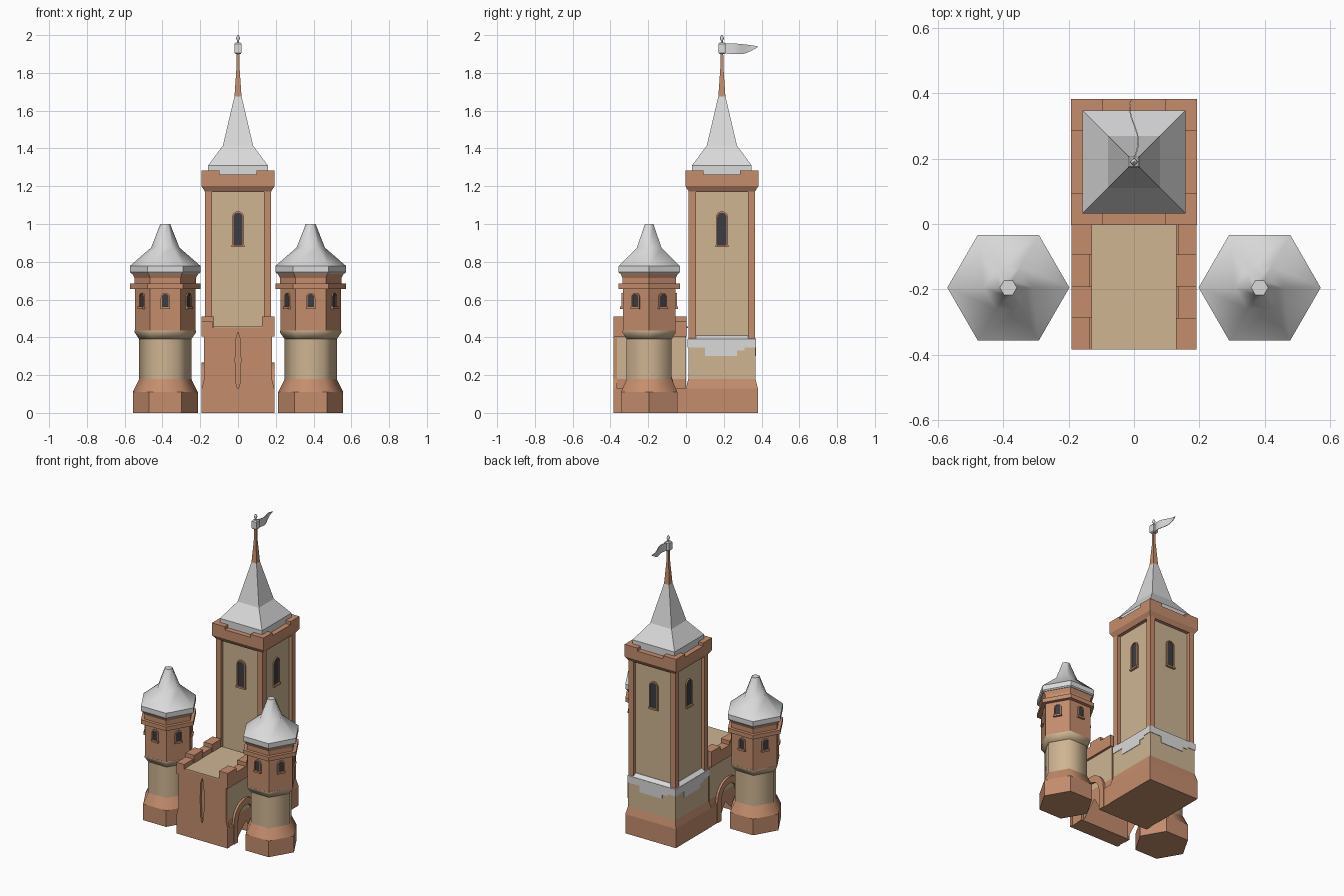
import bpy, bmesh, math
from mathutils import Matrix, Vector

if "Cube" in bpy.data.objects:
    bpy.data.objects.remove(bpy.data.objects["Cube"])


def material(name, rgb):
    m = bpy.data.materials.new(name)
    m.use_nodes = True
    m.diffuse_color = (*rgb, 1)
    m.node_tree.nodes["Principled BSDF"].inputs["Base Color"].default_value = (*rgb, 1)
    return m


BRICK = material("warm brick", (.56, .27, .155))
TAN = material("tan plaster", (.62, .46, .29))
GREY = material("pale grey", (.70, .70, .71))
DARK = material("dark glass", (.047, .047, .055))


def finish(name, bm, mats, matrix=None, smooth=0):
    bmesh.ops.recalc_face_normals(bm, faces=bm.faces)
    if matrix:
        bm.transform(matrix)
    me = bpy.data.meshes.new(name)
    bm.to_mesh(me)
    bm.free()
    for m in mats:
        me.materials.append(m)
    if smooth:
        me.shade_smooth()
        me.set_sharp_from_angle(angle=math.radians(smooth))
    ob = bpy.data.objects.new(name, me)
    bpy.context.collection.objects.link(ob)
    return ob


def extrude(pts, axis, a, b):
    """Solid made from a 2D outline pushed along x or y."""
    bm = bmesh.new()
    put = (lambda p, q, t: (t, p, q)) if axis == 'x' else (lambda p, q, t: (p, t, q))
    ends = [[bm.verts.new(put(p, q, t)) for p, q in pts] for t in (a, b)]
    for ring in ends:
        bm.faces.new(ring)
    n = len(pts)
    for i in range(n):
        j = (i + 1) % n
        bm.faces.new((ends[0][i], ends[0][j], ends[1][j], ends[1][i]))
    return bm


def prism(name, pts, axis, a, b, mat, matrix=None):
    return finish(name, extrude(pts, axis, a, b), [mat], matrix)


def box(name, x, y, z, mat, matrix=None):
    pts = [(x[0], z[0]), (x[1], z[0]), (x[1], z[1]), (x[0], z[1])]
    return prism(name, pts, 'y', y[0], y[1], mat, matrix)


def turned(name, sides, profile, centre, mat, smooth=0):
    """Capped solid with the given number of sides; square ones take half widths."""
    bm = bmesh.new()
    turn, k = (math.pi / 4, math.sqrt(2)) if sides == 4 else (0, 1)
    rings = []
    for r, z in profile:
        angles = [turn + math.tau * i / sides for i in range(sides)]
        rings.append([bm.verts.new((r * k * math.cos(t), r * k * math.sin(t), z)) for t in angles])
    for lo, hi in zip(rings, rings[1:]):
        for i in range(sides):
            j = (i + 1) % sides
            bm.faces.new((lo[i], lo[j], hi[j], hi[i]))
    bm.faces.new(rings[0])
    bm.faces.new(rings[-1])
    return finish(name, bm, [mat], Matrix.Translation((*centre, 0)), smooth)


def arch(c, r, foot, spring, steps=8):
    """Outline points going up one side of an arch and down the other."""
    pts = [(c - r, foot)]
    for i in range(steps + 1):
        t = math.pi * (1 - i / steps)
        pts.append((c + r * math.cos(t), spring + r * math.sin(t)))
    return pts + [(c + r, foot)]


def window(name, centre, angle, dist, half, z0, z1, rim):
    m = Matrix.Translation((*centre, 0)) @ Matrix.Rotation(angle, 4, 'Z')
    spring = z1 - half
    inner = arch(0, half, z0, spring)
    outer = arch(0, half + rim, z0, spring)
    prism(name + "_pane", inner, 'y', -dist - .003, -dist + .005, DARK, m)
    prism(name + "_frame", outer + inner[::-1], 'y', -dist - .008, -dist + .005, BRICK, m)
    w = half + rim * 1.3
    box(name + "_sill", (-w, w), (-dist - .014, -dist + .005), (z0 - .012, z0), BRICK, m)


# Main tower: footing, lower block, recessed panels and corner piers
KEEP = (0, .19)
turned("keep_footing", 4, [(.19, 0), (.19, .13), (.178, .18)], KEEP, BRICK)
turned("keep_lower_block", 4, [(.178, .18), (.178, .388)], KEEP, TAN)
turned("keep_ledge", 4, [(.18, .385), (.18, .392), (.155, .41)], KEEP, GREY)
turned("keep_panels", 4, [(.152, .39), (.152, 1.18)], KEEP, TAN)
for sx in (-1, 1):
    for sy in (-1, 1):
        def span(s, c, a, b):
            return sorted((c + s * a, c + s * b))
        box("keep_pier", span(sx, 0, .138, .176), span(sy, .19, .138, .176), (.39, 1.18), BRICK)
        box("keep_merlon", span(sx, 0, .097, .193), span(sy, .19, .097, .193), (1.25, 1.283), BRICK)
turned("keep_parapet", 4, [(.174, 1.17), (.193, 1.2), (.193, 1.262)], KEEP, BRICK)

# Stepped plaster patches on the three free sides
patch = [(-.181, .39), (-.181, .345), (-.09, .345), (-.09, .302), (.08, .302),
         (.08, .33), (.12, .33), (.12, .345), (.181, .345), (.181, .39)]
for k in (1, 2, 3):
    m = Matrix.Translation((*KEEP, 0)) @ Matrix.Rotation(k * math.pi / 2, 4, 'Z')
    prism("plaster_patch", patch, 'y', -.181, -.176, GREY, m)
for k in range(4):
    window("keep_window", KEEP, k * math.pi / 2, .152, .025, .89, 1.06, .007)

# Main roof, mast, finial and flag
turned("keep_roof", 4, [(.158, 1.262), (.158, 1.31), (.08, 1.415), (.019, 1.675)], KEEP, GREY)
turned("mast", 4, [(.019, 1.67), (.015, 1.73), (.008, 1.83), (.007, 1.91)], KEEP, BRICK)
turned("mast_block", 4, [(.012, 1.9), (.018, 1.906), (.018, 1.954), (.012, 1.962)], KEEP, GREY)
turned("finial", 8, [(.006, 1.96), (.005, 1.97), (.011, 1.982), (.008, 1.992), (.002, 2)], KEEP, GREY, 50)
bm = bmesh.new()
rows = []
for i in range(11):
    t = i / 10
    y, x = .2 + .183 * t, .013 * math.sin(t * 5.5)
    top = 1.957 - .017 * t ** 2
    low = 1.903 - .004 * math.sin(t * math.pi) + .036 * max(0, (t - .5) * 2) ** 1.5
    rows.append([bm.verts.new((x + dx, y, z)) for dx, z in
                 ((-.002, low), (.002, low), (.002, top), (-.002, top))])
for a, b in zip(rows, rows[1:]):
    for i in range(4):
        j = (i + 1) % 4
        bm.faces.new((a[i], a[j], b[j], b[i]))
bm.faces.new(rows[0])
bm.faces.new(rows[-1])
finish("flag", bm, [GREY], None, 40)

# Gatehouse body with a passage from side to side
opening = arch(-.19, .085, 0, .14, 12)
outline = [(-.37, 0)] + opening + [(.0, 0), (.0, .45), (-.37, .45)]
bm = extrude(outline, 'x', -.177, .177)
bmesh.ops.triangulate(bm, faces=bm.faces)
for z in (.18, .4):
    bmesh.ops.bisect_plane(bm, geom=bm.verts[:] + bm.edges[:] + bm.faces[:],
                           plane_co=(0, 0, z), plane_no=(0, 0, 1))
bm.normal_update()
for f in bm.faces:
    z = f.calc_center_median().z
    f.material_index = int(abs(f.normal.x) > .9 and .18 < z < .4)
finish("gatehouse_walls", bm, [BRICK, TAN])
prism("passage_arch", arch(-.19, .125, 0, .142, 12) + arch(-.19, .082, 0, .14, 12)[::-1],
      'x', -.192, .192, BRICK)
for y in ((-.38, -.29), (-.09, -.001)):
    box("gatehouse_footing", (-.188, .188), y, (0, .13), BRICK)

# Front wall in two mirrored halves around a pointed slit
half = [(0, 0), (.192, 0), (.192, .13), (.179, .18), (.179, .41), (.192, .44), (.192, .452), (0, .452),
        (0, .43), (.011, .39), (.015, .28), (.011, .16), (0, .12)]
for s in (-1, 1):
    prism("front_wall", [(s * x, z) for x, z in half], 'y', -.385, -.365, BRICK)

# Roof deck and stepped side parapets
box("gatehouse_deck", (-.13, .13), (-.385, .01), (.449, .457), TAN)
for s in (-1, 1):
    for i in range(4):
        tall = (i % 2 == 0) == (s > 0)
        y0 = -.385 + i * .097
        xs = sorted((s * (.128 if tall else .135), s * .192))
        box("parapet_block", xs, (y0, y0 + .097), (.405, .51 if tall else .483), BRICK)

# Pair of six-sided side towers
for side, s in (("left", 1), ("right", -1)):
    c = (s * .385, -.195)

    def part(name, profile, mat, smooth=0):
        turned(side + "_tower_" + name, 6, profile, c, mat, smooth)
    part("base", [(.172, 0), (.172, .11)], BRICK)
    part("base_slope", [(.172, .11), (.138, .18)], BRICK, 65)
    part("shaft", [(.138, .18), (.138, .395)], TAN, 65)
    part("corbel", [(.138, .39), (.162, .425), (.162, .435)], TAN, 65)
    part("upper_room", [(.161, .432), (.161, .66)], BRICK)
    part("band", [(.187, .657), (.187, .685)], BRICK)
    part("neck", [(.163, .68), (.163, .715), (.178, .742)], BRICK)
    part("eave", [(.18, .738), (.187, .745), (.187, .778)], GREY)
    part("roof", [(.187, .778), (.075, .875), (.026, 1.0)], GREY, 65)
    for k in range(6):
        window(side + "_tower_window", c, k * math.pi / 3, .161 * math.cos(math.pi / 6),
               .018, .563, .63, .006)
